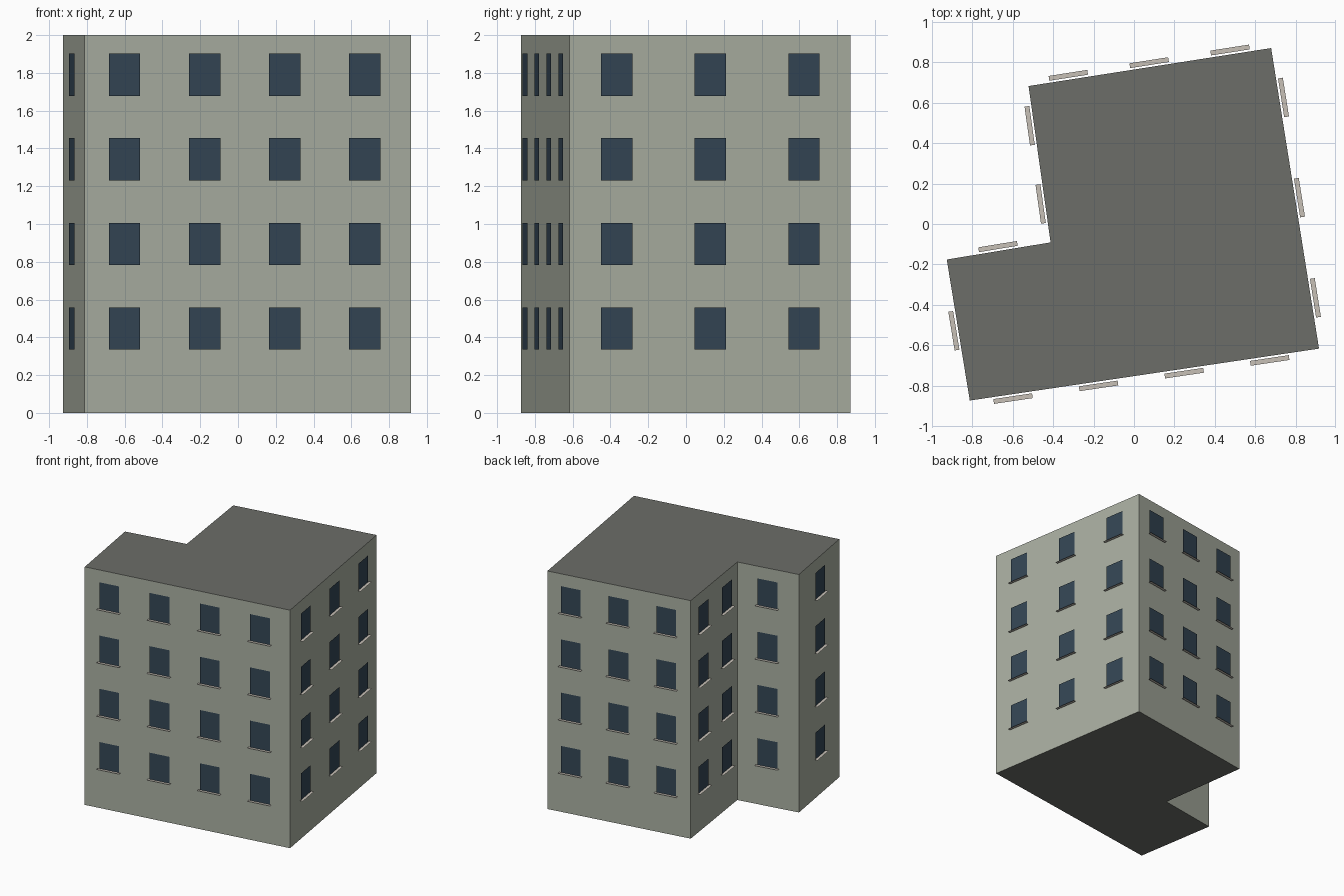
import bpy, bmesh
from mathutils import Vector

if "Cube" in bpy.data.objects:
    bpy.data.objects.remove(bpy.data.objects["Cube"])

HEIGHT = 2.0
FLOORS, FLOOR_STEP, FIRST_BASE = 4, 0.4475, 0.336
WIN_W, WIN_H, GAP = 0.168, 0.223, 0.01
SILL_W, SILL_D = 0.194, 0.024

# L-shaped footprint (counter-clockwise) with window positions along each wall
WALLS = [
    ((-0.813, -0.874), (0.122, 0.367, 0.612, 0.857)),  # front
    ((0.916, -0.617), (1 / 6, 0.5, 5 / 6)),            # right
    ((0.679, 0.871), (1 / 6, 0.5, 5 / 6)),             # back
    ((-0.522, 0.683), (0.25, 0.75)),                   # inner left
    ((-0.413, -0.091), (0.5,)),                        # inner back
    ((-0.927, -0.176), (0.5,)),                        # left
]


def material(name, rgb):
    m = bpy.data.materials.new(name)
    m.diffuse_color = (*rgb, 1)
    m.use_nodes = True
    m.node_tree.nodes["Principled BSDF"].inputs["Base Color"].default_value = m.diffuse_color
    return m


def finish(name, bm, *mats):
    mesh = bpy.data.meshes.new(name)
    bm.to_mesh(mesh)
    bm.free()
    for m in mats:
        mesh.materials.append(m)
    obj = bpy.data.objects.new(name, mesh)
    bpy.context.collection.objects.link(obj)
    return obj


def quad(bm, *corners):
    bm.faces.new([bm.verts.new(c) for c in corners])


wall_mat = material("wall", (0.40, 0.43, 0.36))
roof_mat = material("roof", (0.15, 0.155, 0.14))
glass_mat = material("glass", (0.034, 0.061, 0.09))
sill_mat = material("sill", (0.57, 0.53, 0.47))

# Building block: extruded footprint, roof and underside in the dark colour
bm = bmesh.new()
base = bm.faces.new([bm.verts.new((x, y, 0)) for (x, y), _ in WALLS])
ext = bmesh.ops.extrude_face_region(bm, geom=[base], use_keep_orig=True)
bmesh.ops.translate(bm, vec=(0, 0, HEIGHT),
                    verts=[g for g in ext["geom"] if isinstance(g, bmesh.types.BMVert)])
bmesh.ops.recalc_face_normals(bm, faces=bm.faces)
for f in bm.faces:
    f.material_index = 1 if abs(f.normal.z) > 0.5 else 0
finish("building_block", bm, wall_mat, roof_mat)

# Window panes and thin flat sills, floating just off each wall
panes, sills = bmesh.new(), bmesh.new()
for i, (start, stops) in enumerate(WALLS):
    a = Vector((*start, 0))
    b = Vector((*WALLS[(i + 1) % len(WALLS)][0], 0))
    along = (b - a).normalized()
    out = Vector((along.y, -along.x, 0))
    up = Vector((0, 0, WIN_H))
    for t in stops:
        for floor in range(FLOORS):
            c = a.lerp(b, t) + out * GAP
            c.z = FIRST_BASE + floor * FLOOR_STEP
            w = along * WIN_W / 2
            quad(panes, c - w, c + w, c + w + up, c - w + up)
            s, d = along * SILL_W / 2, out * SILL_D
            quad(sills, c - s + d, c + s + d, c + s, c - s)
finish("window_panes", panes, glass_mat)
finish("window_sills", sills, sill_mat)
